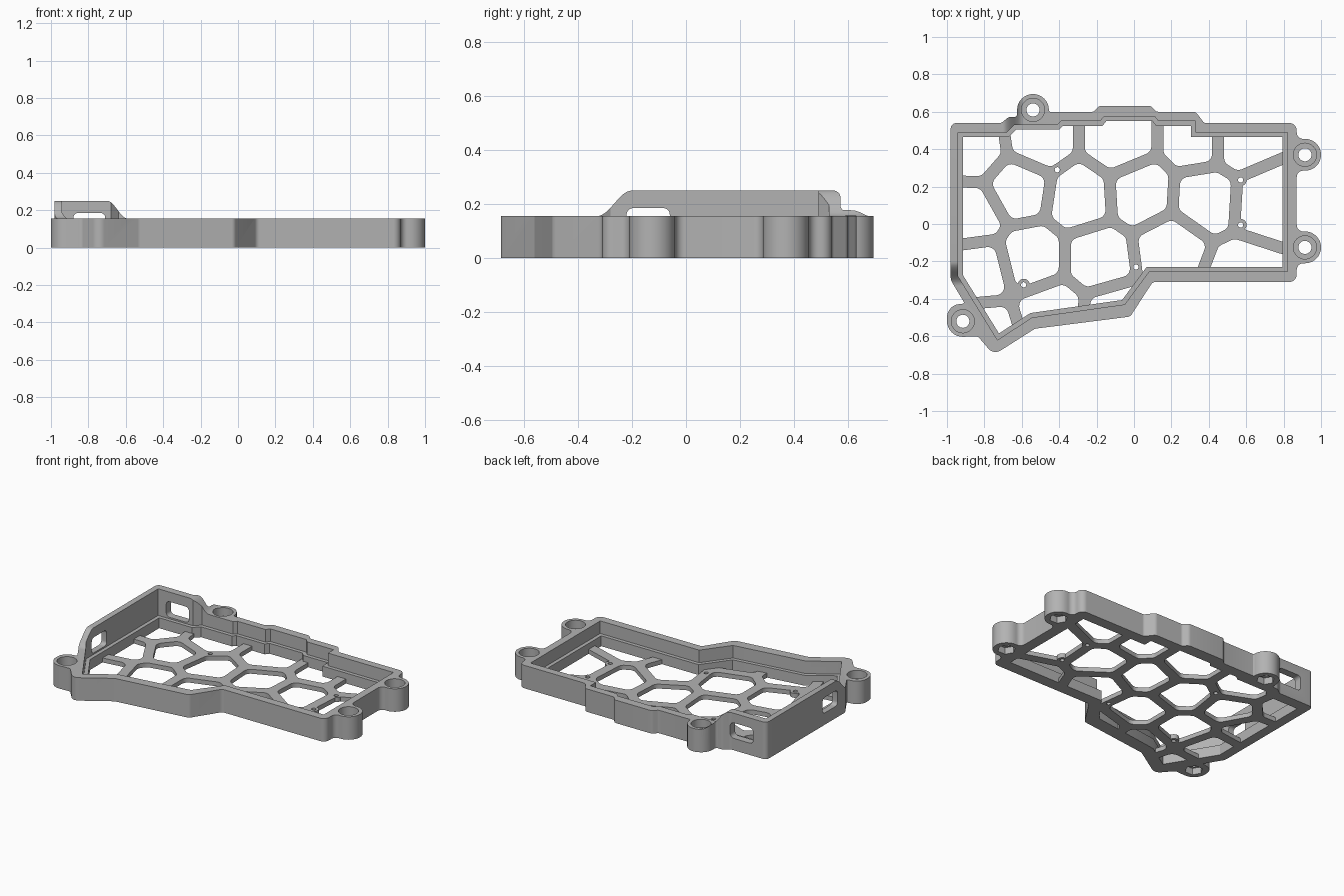
import bpy
import bmesh
import math
from mathutils import Vector

if "Cube" in bpy.data.objects:
    bpy.data.objects.remove(bpy.data.objects["Cube"], do_unlink=True)

WALL_TOP, RAISED_TOP, LEDGE_TOP, FLOOR_TOP = 0.155, 0.25, 0.07, 0.03

grey = bpy.data.materials.new("matte grey")
grey.use_nodes = True
grey.diffuse_color = (0.45, 0.45, 0.45, 1)
grey.node_tree.nodes["Principled BSDF"].inputs["Base Color"].default_value = (0.45, 0.45, 0.45, 1)


def prism(name, outlines, low, high, axis="z"):
    """Extrude one or more 2D outlines along an axis."""
    place = {"x": lambda a, b, h: (h, a, b),
             "y": lambda a, b, h: (a, h, b),
             "z": lambda a, b, h: (a, b, h)}[axis]
    bm = bmesh.new()
    for outline in outlines:
        bottom = [bm.verts.new(place(p[0], p[1], low)) for p in outline]
        top = [bm.verts.new(place(p[0], p[1], high)) for p in outline]
        bm.faces.new(bottom)
        bm.faces.new(top)
        for i in range(len(bottom)):
            bm.faces.new((bottom[i - 1], bottom[i], top[i], top[i - 1]))
    bmesh.ops.recalc_face_normals(bm, faces=bm.faces)
    mesh = bpy.data.meshes.new(name)
    bm.to_mesh(mesh)
    bm.free()
    obj = bpy.data.objects.new(name, mesh)
    bpy.context.collection.objects.link(obj)
    mesh.materials.append(grey)
    return obj


def cut(target, cutter):
    """Subtract a cutter and throw it away."""
    cutter.hide_render = True
    mod = target.modifiers.new("cut", "BOOLEAN")
    mod.operation = "DIFFERENCE"
    mod.solver = "EXACT"
    mod.object = cutter
    bpy.context.view_layer.objects.active = target
    bpy.ops.object.modifier_apply(modifier=mod.name)
    bpy.data.objects.remove(cutter, do_unlink=True)


def rounded(corners, share=1.0):
    """Fillet the corners (x, y, radius) of an outline."""
    result = []
    for i, (x, y, radius) in enumerate(corners):
        here = Vector((x, y))
        to_prev = Vector(corners[i - 1][:2]) - here
        to_next = Vector(corners[(i + 1) % len(corners)][:2]) - here
        room = share * min(to_prev.length, to_next.length)
        u, v = to_prev.normalized(), to_next.normalized()
        half = u.angle(v) / 2
        reach = min(radius / math.tan(half), room)
        r = reach * math.tan(half)
        centre = here + (u + v).normalized() * (r / math.sin(half))
        start, end = here + u * reach - centre, here + v * reach - centre
        sweep = math.pi - 2 * half
        steps = max(2, round(sweep / 0.2))
        for k in range(steps + 1):
            t = k / steps
            arm = (start * math.sin((1 - t) * sweep) + end * math.sin(t * sweep)) / math.sin(sweep)
            if not result or (centre + arm - result[-1]).length > 0.0005:
                result.append(centre + arm)
    return result


def inset(corners, distance):
    """Move a clockwise outline inwards by a fixed distance."""
    pts = [Vector(c) for c in corners]
    result = []
    for i, p in enumerate(pts):
        a = (p - pts[i - 1]).normalized()
        b = (pts[(i + 1) % len(pts)] - p).normalized()
        n1, n2 = Vector((a.y, -a.x)), Vector((b.y, -b.x))
        result.append(p + (n1 + n2) * (distance / (1 + n1.dot(n2))))
    return result


def circle(x, y, r, sides=32):
    return [(x + r * math.cos(math.tau * i / sides), y + r * math.sin(math.tau * i / sides))
            for i in range(sides)]


def cell(seed, seeds, gap):
    """Region nearest to one seed, shrunk to leave webs between cells."""
    poly = [Vector(c) for c in ((-1.2, -1), (1.2, -1), (1.2, 1), (-1.2, 1))]
    for other in seeds:
        if other == seed:
            continue
        step = Vector(other) - Vector(seed)
        n, limit = step.normalized(), step.length / 2 - gap
        side = [(p - Vector(seed)).dot(n) - limit for p in poly]
        kept = []
        for i in range(len(poly)):
            if side[i - 1] * side[i] < 0:
                kept.append(poly[i - 1].lerp(poly[i], side[i - 1] / (side[i - 1] - side[i])))
            if side[i] <= 0:
                kept.append(poly[i])
        poly = kept
    return rounded([(p.x, p.y, 0.045) for p in poly], 0.48)


def step_profile(start, end, far):
    """Region above the low wall, bounded by an S-shaped ramp."""
    ramp = []
    for i in range(13):
        t = i / 12
        z = WALL_TOP + (RAISED_TOP - WALL_TOP) * (0.5 + 0.5 * math.cos(math.pi * t))
        ramp.append((start + (end - start) * t, z))
    return ramp + [(far, WALL_TOP), (far, 0.4), (start, 0.4)]


def smooth(obj):
    bpy.ops.object.select_all(action="DESELECT")
    obj.select_set(True)
    bpy.context.view_layer.objects.active = obj
    bpy.ops.object.shade_smooth_by_angle(angle=math.radians(30))


# Outer outline with screw lugs, as corner x, y, radius
outer = [
    (-.98, .54, .03), (-.71, .54, .03), (-.67, .572, .03), (-.625, .572, .015),
    (-.625, .695, .085), (-.455, .695, .085), (-.455, .6, .008),
    (-.215, .6, .02), (-.185, .632, .03), (.09, .632, .03), (.12, .6, .02),
    (.33, .6, .03), (.375, .54, .02), (.87, .54, .04), (.87, .455, .035),
    (1, .455, .085), (1, .285, .085), (.87, .285, .035), (.87, -.04, .035),
    (1, -.04, .085), (1, -.21, .085), (.87, -.21, .035), (.87, -.31, .04),
    (.1, -.31, .03), (-.02, -.495, .03), (-.53, -.56, .03), (-.75, -.7, .05),
    (-.835, -.6, .03), (-1, -.607, .085), (-1, -.435, .072), (-.905, -.425, .006),
    (-.98, -.3, .05)]

# Inside of the wall
inner = [
    (-.94, .49), (-.68, .49), (-.64, .53), (-.41, .53), (-.39, .55), (-.18, .55),
    (-.16, .575), (.11, .575), (.13, .55), (.33, .55), (.33, .49), (.82, .49),
    (.82, -.255), (.08, -.255), (-.05, -.43), (-.545, -.5), (-.73, -.62), (-.94, -.28)]
ledge = inset(inner, 0.025)

# Wall frame with an inner ledge
frame = prism("wall_frame", [rounded(outer)], 0, RAISED_TOP)
cut(frame, prism("cavity", [inner], LEDGE_TOP, 0.5))
cut(frame, prism("opening", [ledge], -0.1, 0.45))

# Lower the wall everywhere but the raised corner
cut(frame, prism("back_step", [step_profile(-.7, -.59, 1.5)], -1.5, 1.5, "y"))
cut(frame, prism("side_step", [step_profile(-.2, -.33, -1.5)], -1.5, 1.5, "x"))


# Cable windows in the raised corner
def window(a, b):
    z0, z1 = 0.08, 0.185
    return [rounded([(a, z0, .025), (b, z0, .025), (b, z1, .025), (a, z1, .025)])]


cut(frame, prism("back_window", window(-.88, -.71), 0.4, 0.8, "y"))
cut(frame, prism("side_window", window(-.22, -.06), -1.2, -0.85, "x"))

# Screw holes: round recess above, nut pocket below
for x, y in ((-.54, .61), (.914, .37), (.914, -.125), (-.915, -.52)):
    cut(frame, prism("screw_hole", [circle(x, y, .035)], -0.1, 0.4))
    cut(frame, prism("head_recess", [circle(x, y, .062)], 0.1, 0.4))
    cut(frame, prism("nut_pocket", [circle(x, y, .056, 6)], -0.1, 0.045))

# Floor lattice: irregular honeycomb with pads around the pin holes
seeds = [
    (-.86, .4), (-.51, .45), (-.08, .45), (.33, .45), (.57, .45),
    (-.87, .05), (-.62, .19), (-.29, .14), (.04, .16), (.38, .14), (.71, .12),
    (-.83, -.25), (-.55, -.18), (-.19, -.18), (.19, -.13), (.58, -.28),
    (-.8, -.59), (-.44, -.48), (-.1, -.5)]
pins = [(-.41, .29), (.57, .235), (.57, -.005), (.01, -.23), (-.59, -.325)]

holes = prism("lattice_holes", [cell(s, seeds, 0.032) for s in seeds], -0.1, 0.2)
cut(holes, prism("pin_pads", [circle(x, y, .032) for x, y in pins], -0.2, 0.3))
floor = prism("floor_lattice", [ledge], 0, FLOOR_TOP)
cut(floor, holes)
cut(floor, prism("pin_holes", [circle(x, y, .014, 16) for x, y in pins], -0.1, 0.2))

for part in (frame, floor):
    smooth(part)
